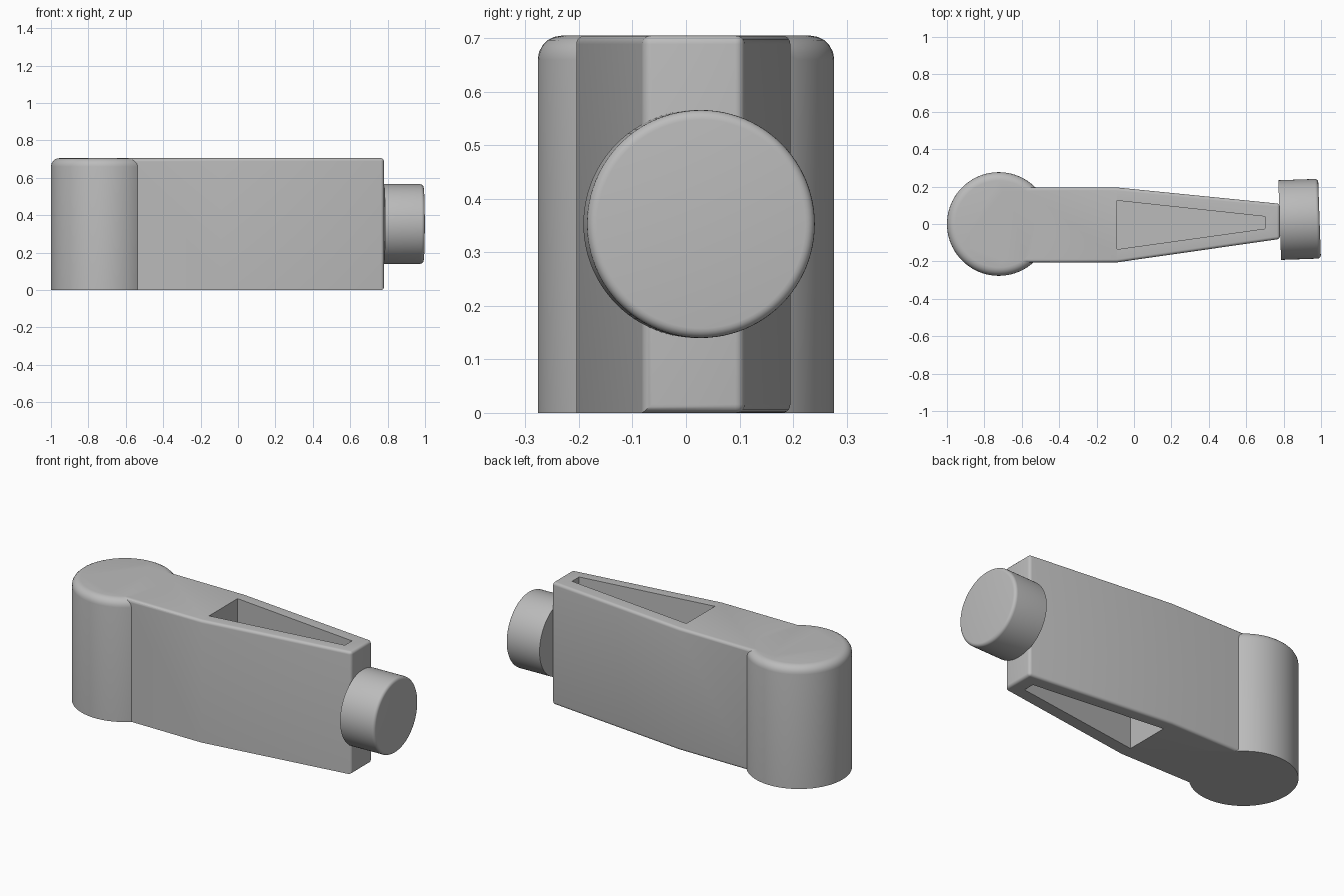
import bpy, bmesh, math
from mathutils import Matrix, Vector

cube = bpy.data.objects.get("Cube")
if cube:
    bpy.data.objects.remove(cube)

HEIGHT = 0.705

grey = bpy.data.materials.new("plain grey")
grey.use_nodes = True
colour = (0.5, 0.5, 0.5, 1)
grey.diffuse_color = colour
grey.node_tree.nodes["Principled BSDF"].inputs["Base Color"].default_value = colour


def finish(name, bm):
    bmesh.ops.recalc_face_normals(bm, faces=bm.faces)
    mesh = bpy.data.meshes.new(name)
    bm.to_mesh(mesh)
    bm.free()
    mesh.materials.append(grey)
    obj = bpy.data.objects.new(name, mesh)
    bpy.context.collection.objects.link(obj)
    return obj


def prism(outline, z0, z1):
    bm = bmesh.new()
    base = bm.faces.new([bm.verts.new((x, y, z0)) for x, y in outline])
    top = bmesh.ops.extrude_face_region(bm, geom=[base])["geom"]
    moved = [v for v in top if isinstance(v, bmesh.types.BMVert)]
    bmesh.ops.translate(bm, verts=moved, vec=(0, 0, z1 - z0))
    return bm


def round_edges(bm, rule, radius):
    edges = [e for e in bm.edges if rule(*(v.co for v in e.verts))]
    bmesh.ops.bevel(bm, geom=edges, offset=radius, segments=5,
                    profile=0.5, affect='EDGES', clamp_overlap=True)


def drum(radius, height, fillet):
    bm = bmesh.new()
    bmesh.ops.create_cone(bm, cap_ends=True, segments=96, radius1=radius,
                          radius2=radius, depth=height,
                          matrix=Matrix.Translation((0, 0, height / 2)))
    round_edges(bm, lambda a, b: min(a.z, b.z) > height - 0.001, fillet)
    return bm


def boolean(target, other, operation):
    mod = target.modifiers.new(operation.lower(), 'BOOLEAN')
    mod.operation, mod.object, mod.solver = operation, other, 'EXACT'
    bpy.context.view_layer.objects.active = target
    bpy.ops.object.modifier_apply(modifier=mod.name)
    bpy.data.objects.remove(other)


def smooth(obj):
    bpy.ops.object.select_all(action='DESELECT')
    obj.select_set(True)
    bpy.context.view_layer.objects.active = obj
    bpy.ops.object.shade_smooth_by_angle(angle=math.radians(30))


# Tapered arm, rounded on top, at the tip and along the lower back edge
bm = prism([(-0.7, -0.205), (-0.09, -0.205), (0.78, -0.08),
            (0.78, 0.108), (-0.09, 0.195), (-0.7, 0.195)], 0, HEIGHT)


def arm_edge(a, b):
    if max(a.x, b.x) < -0.5:
        return False
    top = min(a.z, b.z) > HEIGHT - 0.01
    tip = min(a.x, b.x) > 0.7
    lower_back = max(a.z, b.z) < 0.01 and min(a.y, b.y) > 0
    return top or tip or lower_back


round_edges(bm, arm_edge, 0.016)
body = finish("arm_body", bm)

# Upright hub at the broad end
bm = drum(0.277, HEIGHT, 0.045)
bmesh.ops.translate(bm, verts=bm.verts, vec=(-0.723, 0, 0))
boolean(body, finish("hub", bm), 'UNION')

# Matching pockets above and below a central web
pocket = [(-0.09, -0.135), (0.7, -0.025), (0.7, 0.04), (-0.09, 0.125)]
for z0, z1 in ((-0.1, 0.31), (0.395, HEIGHT + 0.1)):
    boolean(body, finish("pocket_cutter", prism(pocket, z0, z1)), 'DIFFERENCE')
smooth(body)

# Slightly turned round knob on the tip
bm = drum(0.213, 0.213, 0.018)
turn = Vector((1, 0.035, 0)).to_track_quat('Z', 'Y').to_matrix().to_4x4()
bmesh.ops.transform(bm, verts=bm.verts,
                    matrix=Matrix.Translation((0.779, 0.021, 0.353)) @ turn)
smooth(finish("knob", bm))
